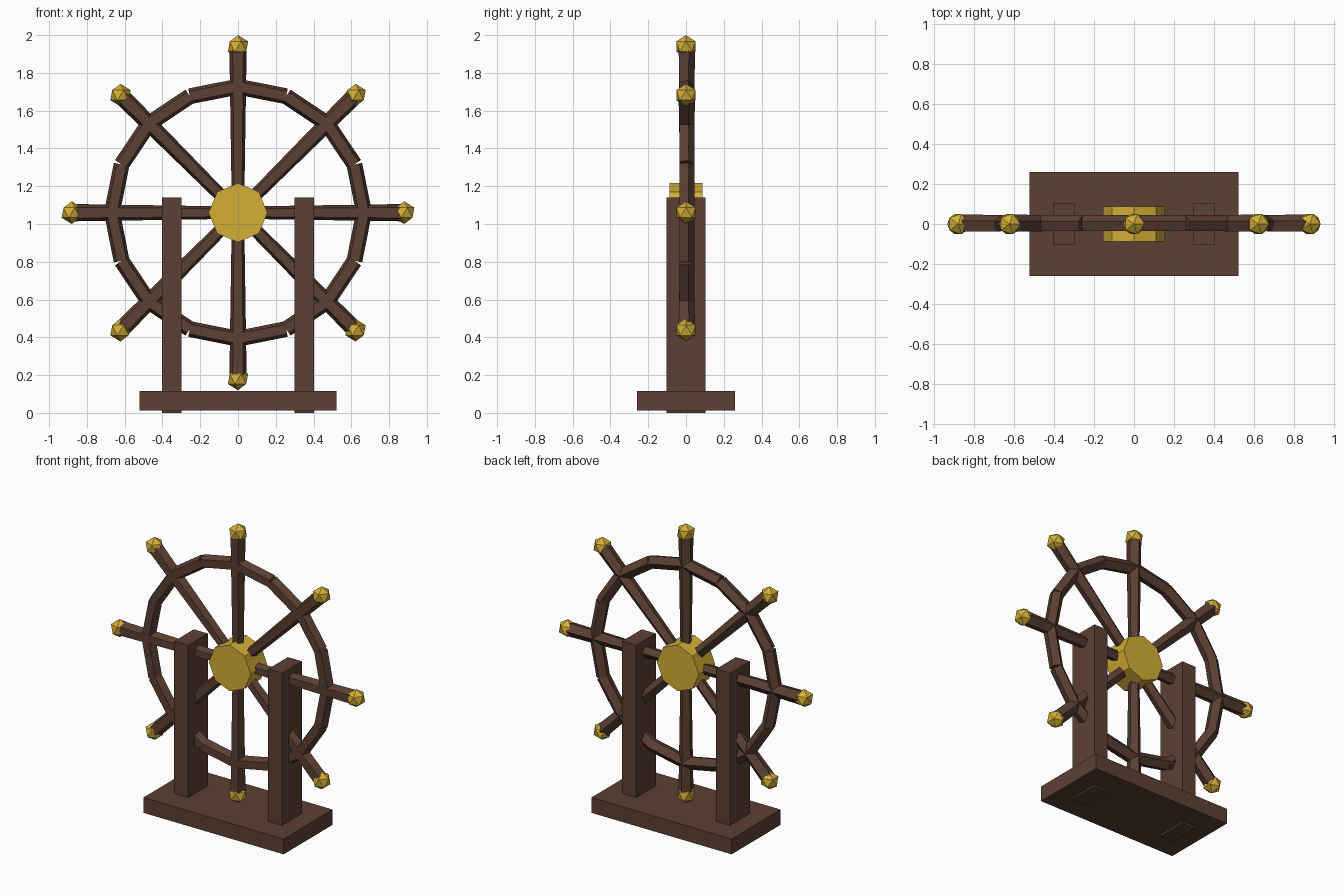
import bpy
import math
from mathutils import Matrix, Vector

if "Cube" in bpy.data.objects:
    bpy.data.objects.remove(bpy.data.objects["Cube"])

HUB_Z = 1.06      # height of the wheel centre
RIM_R = 0.667     # radius of the rim corner points
TIP_R = 0.88      # radius of the knob centres


def make_material(name, rgb):
    mat = bpy.data.materials.new(name)
    mat.diffuse_color = (*rgb, 1.0)
    mat.use_nodes = True
    mat.node_tree.nodes["Principled BSDF"].inputs["Base Color"].default_value = mat.diffuse_color
    return mat


WOOD = make_material("dark_wood", (0.107, 0.0513, 0.0331))
BRASS = make_material("brass", (0.658, 0.429, 0.038))


def finish(name, mat):
    obj = bpy.context.object
    obj.name = name
    obj.data.materials.append(mat)
    return obj


def box(name, x, y, z, mat):
    """Box from (min, max) ranges."""
    centre = [(r[0] + r[1]) / 2 for r in (x, y, z)]
    bpy.ops.mesh.primitive_cube_add(size=1, location=centre)
    obj = finish(name, mat)
    obj.scale = [r[1] - r[0] for r in (x, y, z)]


def wheel_point(radius, angle):
    return Vector((radius * math.sin(angle), 0, HUB_Z + radius * math.cos(angle)))


def bar(name, start, end, r1, r2, mat):
    """Five-sided bar in the wheel plane, flat side to the front."""
    z = (end - start).normalized()
    y = Vector((0, 1, 0))
    rot = Matrix((y.cross(z), y, z)).transposed().to_4x4()
    bpy.ops.mesh.primitive_cone_add(vertices=5, radius1=r1, radius2=r2,
                                    depth=(end - start).length)
    obj = finish(name, mat)
    obj.matrix_world = Matrix.Translation((start + end) / 2) @ rot


# Stand
box("base", (-0.522, 0.522), (-0.26, 0.26), (0.012, 0.115), WOOD)
for side, label in ((-1, "left"), (1, "right")):
    x = sorted((side * 0.298, side * 0.402))
    box(label + "_post", x, (-0.104, 0.104), (0.0, 1.14), WOOD)

# Hub with a corner pointing up
bpy.ops.mesh.primitive_cylinder_add(vertices=8, radius=0.156, depth=0.175,
                                    location=(0, 0, HUB_Z),
                                    rotation=(math.pi / 2, 0, 0))
finish("hub", BRASS)

# Spokes and end knobs
for i in range(8):
    a = i * math.pi / 4
    bar(f"spoke_{i + 1}", wheel_point(0, a), wheel_point(0.86, a), 0.034, 0.048, WOOD)
    bpy.ops.mesh.primitive_ico_sphere_add(subdivisions=1, radius=0.06,
                                          location=wheel_point(TIP_R, a))
    finish(f"knob_{i + 1}", BRASS)

# Rim of sixteen straight pieces
for i in range(16):
    a = i * math.pi / 8
    bar(f"rim_piece_{i + 1}", wheel_point(RIM_R, a),
        wheel_point(RIM_R, a + math.pi / 8), 0.044, 0.044, WOOD)
